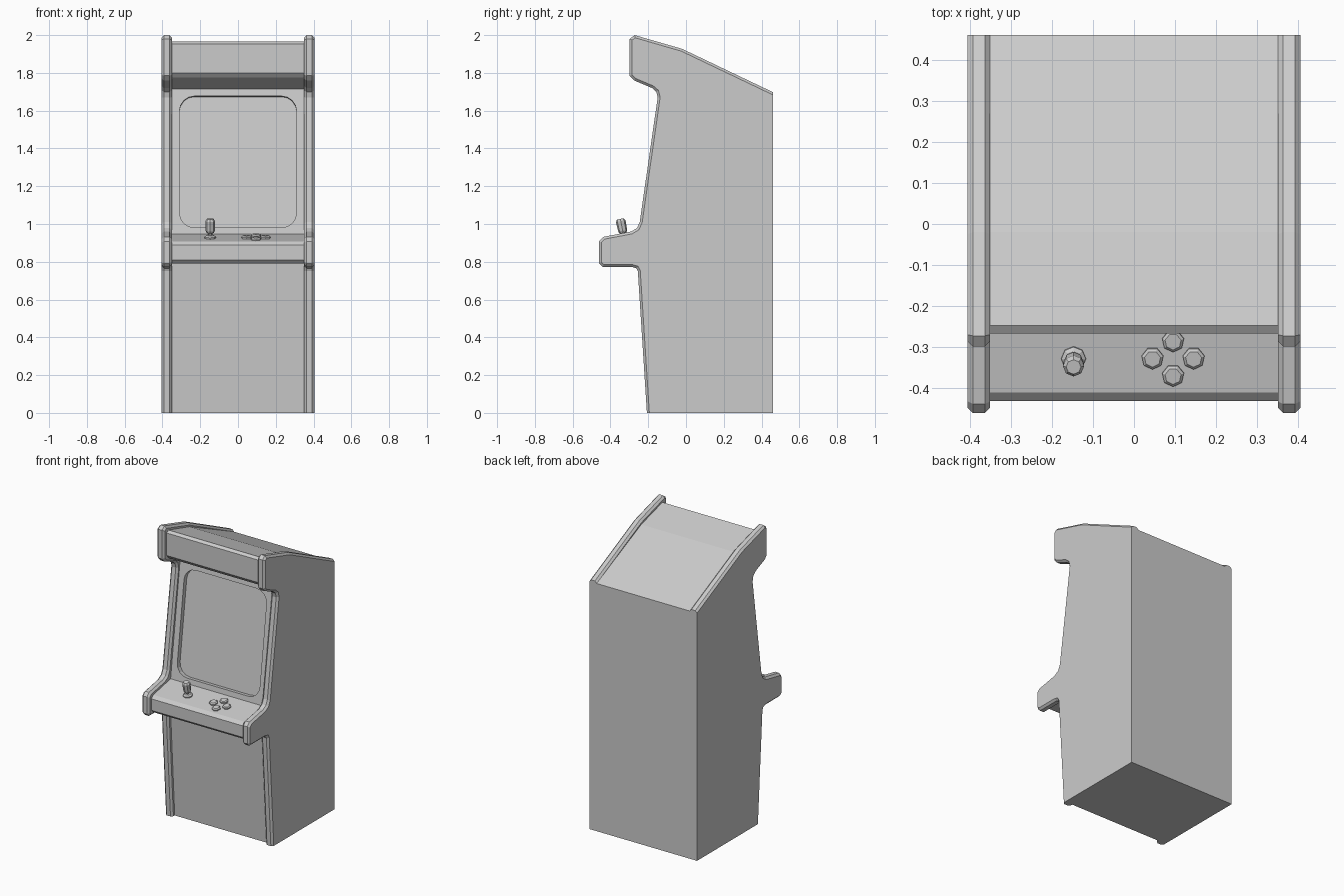
import bpy, bmesh, math
from mathutils import Vector, Matrix

if "Cube" in bpy.data.objects:
    bpy.data.objects.remove(bpy.data.objects["Cube"])


def prism(name, pts, vec):
    """Solid made by sweeping a planar outline along a vector."""
    bm = bmesh.new()
    face = bm.faces.new([bm.verts.new(p) for p in pts])
    res = bmesh.ops.extrude_face_region(bm, geom=[face], use_keep_orig=True)
    moved = [g for g in res["geom"] if isinstance(g, bmesh.types.BMVert)]
    bmesh.ops.translate(bm, verts=moved, vec=vec)
    bmesh.ops.recalc_face_normals(bm, faces=bm.faces[:])
    return finish(name, bm)


def finish(name, bm):
    me = bpy.data.meshes.new(name)
    bm.to_mesh(me)
    bm.free()
    ob = bpy.data.objects.new(name, me)
    bpy.context.collection.objects.link(ob)
    return ob


# Side panels: stepped outline (y, z) with softened front and top rims
BACK = 0.46
side = [(-0.207, 0), (-0.255, 0.75), (-0.262, 0.765), (-0.285, 0.772), (-0.44, 0.772),
        (-0.46, 0.792), (-0.46, 0.908), (-0.438, 0.932), (-0.29, 0.96), (-0.26, 0.978),
        (-0.245, 1.01), (-0.15, 1.67), (-0.157, 1.70), (-0.18, 1.72), (-0.275, 1.76),
        (-0.298, 1.785), (-0.298, 1.98), (-0.272, 2.0), (-0.02, 1.927), (BACK, 1.698), (BACK, 0)]
for name, x in (("left_side_panel", -0.405), ("right_side_panel", 0.35)):
    ob = prism(name, [(x, y, z) for y, z in side], (0.055, 0, 0))
    bm = bmesh.new()
    bm.from_mesh(ob.data)
    rim = []
    for e in bm.edges:
        a, b = (v.co for v in e.verts)
        on_back = min(a.y, b.y) > BACK - 1e-4
        on_floor = max(a.z, b.z) < 1e-4
        if abs(a.x - b.x) < 1e-5 and not on_back and not on_floor:
            rim.append(e)
    bmesh.ops.bevel(bm, geom=rim, offset=0.013, offset_type='OFFSET', segments=1,
                    profile=0.5, affect='EDGES', clamp_overlap=True)
    bm.to_mesh(ob.data)
    bm.free()

# Cabinet body between the panels, set back from their rims
screen_low, screen_high = Vector((0, -0.224, 0.946)), Vector((0, -0.122, 1.715))
body = [(-0.18, 0), (-0.228, 0.79), (-0.41, 0.79), (-0.43, 0.81), (-0.43, 0.888),
        (-0.41, 0.908), screen_low.yz, screen_high.yz, (-0.245, 1.775), (-0.266, 1.80),
        (-0.266, 1.953), (-0.247, 1.966), (-0.02, 1.902), (BACK, 1.684), (BACK, 0)]
cabinet = prism("cabinet_body", [(-0.35, y, z) for y, z in body], (0.7, 0, 0))

# Recessed screen: a rounded rectangle cut into the sloping bezel
up = (screen_high - screen_low).normalized()
inward = Vector((0, up.z, -up.y))
half, low, high, r = 0.31, 0.035, 0.738, 0.08
outline = []
for k, (cx, cv) in enumerate([(half - r, high - r), (r - half, high - r),
                              (r - half, low + r), (half - r, low + r)]):
    for i in range(5):
        a = math.pi / 2 * (k + i / 4)
        outline.append(screen_low + Vector((cx + r * math.cos(a), 0, 0))
                       + up * (cv + r * math.sin(a)) - inward * 0.03)
cutter = prism("screen_cutter", outline, inward * 0.06)
cutter.hide_render = True
mod = cabinet.modifiers.new("screen_recess", 'BOOLEAN')
mod.operation, mod.solver, mod.object = 'DIFFERENCE', 'EXACT', cutter
deps = bpy.context.evaluated_depsgraph_get()
cabinet.data = bpy.data.meshes.new_from_object(cabinet.evaluated_get(deps))
cabinet.modifiers.clear()
bpy.data.objects.remove(cutter)


# Controls stand square to the sloping control panel
def stack(name, x, y, rings, sides):
    """Faceted turned part from (radius, height) rings above the panel."""
    z = 0.908 + 0.204 * (y + 0.41)
    place = (Matrix.Translation((x, y, z)) @ Matrix.Rotation(math.atan(0.204), 4, 'X'))
    bm = bmesh.new()
    loops = []
    for rad, h in rings:
        loops.append([bm.verts.new(place @ Vector((rad * math.sin(2 * math.pi * i / sides),
                                                   -rad * math.cos(2 * math.pi * i / sides), h)))
                      for i in range(sides)])
    for a, b in zip(loops, loops[1:]):
        for i in range(sides):
            j = (i + 1) % sides
            bm.faces.new((a[i], a[j], b[j], b[i]))
    bm.faces.new(loops[0][::-1])
    bm.faces.new(loops[-1])
    bmesh.ops.recalc_face_normals(bm, faces=bm.faces[:])
    return finish(name, bm)


# Joystick: base collar, thin shaft, thick grip
stack("joystick_base", -0.147, -0.327, [(0.03, -0.005), (0.03, 0.008), (0.02, 0.016)], 8)
stack("joystick_shaft", -0.147, -0.327, [(0.009, 0), (0.009, 0.04)], 8)
stack("joystick_grip", -0.147, -0.327,
      [(0.018, 0.028), (0.024, 0.04), (0.026, 0.092), (0.018, 0.104)], 8)

# Four buttons in a diamond
for i, (dx, dy) in enumerate([(0, 0.042), (0.05, 0), (0, -0.042), (-0.05, 0)]):
    stack(f"button_{i + 1}", 0.095 + dx, -0.326 + dy,
          [(0.027, -0.005), (0.027, 0.008), (0.02, 0.014)], 7)
